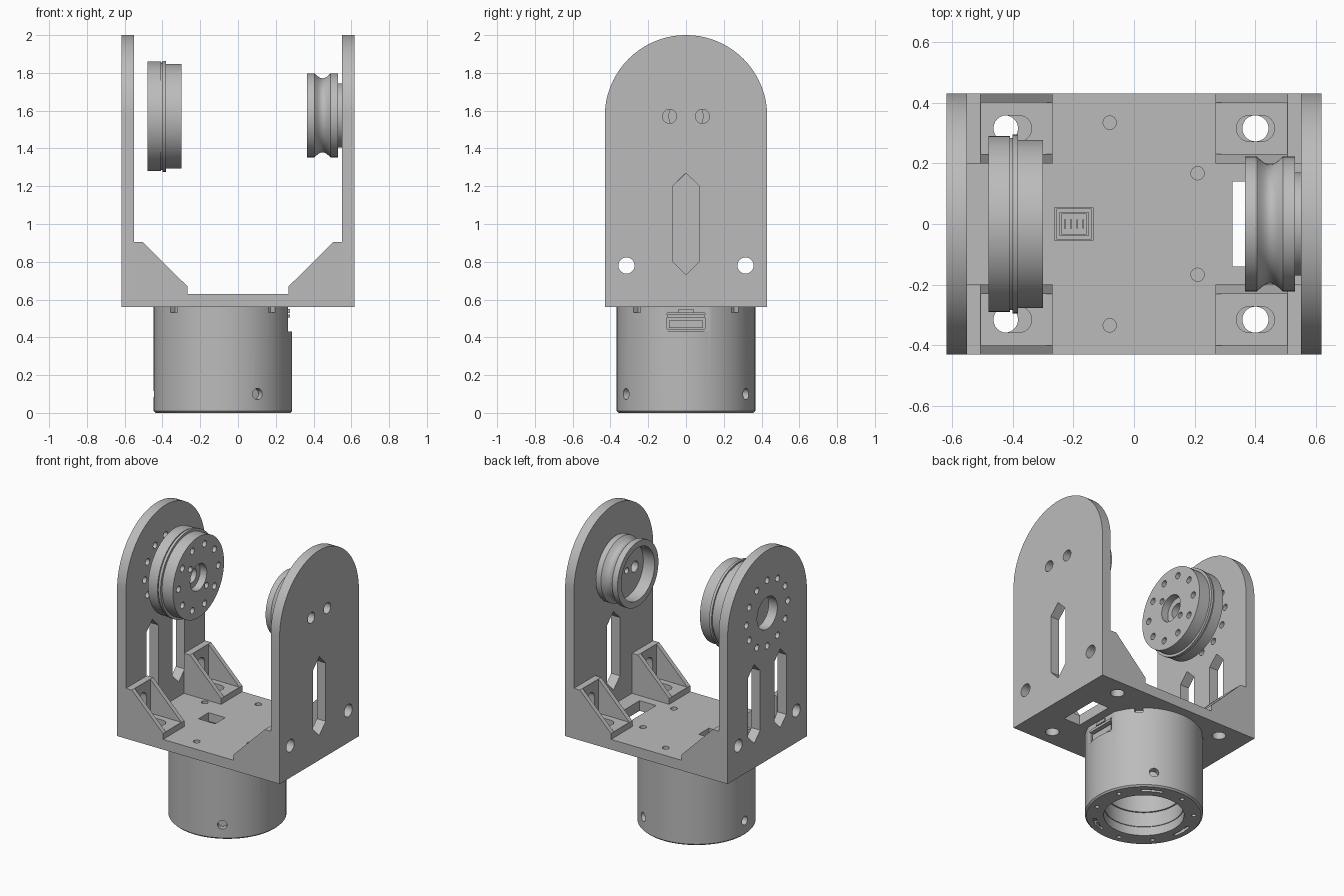
import bpy, bmesh
from math import sin, cos, pi, radians
from mathutils import Vector

if "Cube" in bpy.data.objects:
    bpy.data.objects.remove(bpy.data.objects["Cube"])

grey = bpy.data.materials.new("plain_grey")
grey.use_nodes = True
grey.diffuse_color = (0.5, 0.5, 0.5, 1)
grey.node_tree.nodes["Principled BSDF"].inputs["Base Color"].default_value = (0.5, 0.5, 0.5, 1)

PLACE = {"x": lambda u, v, h: (h, u, v),
         "y": lambda u, v, h: (u, h, v),
         "z": lambda u, v, h: (u, v, h)}


# 2D outlines
def circle(u, v, r, n=28):
    return [(u + r * cos(2 * pi * i / n), v + r * sin(2 * pi * i / n)) for i in range(n)]


def rect(u0, v0, u1, v1):
    return [(u0, v0), (u1, v0), (u1, v1), (u0, v1)]


def stadium(u, v, r, du, dv, n=12):
    """Round-ended slot stretched by du or dv either side of its centre."""
    start = -pi / 2 if du else 0
    pts = []
    for side, s in ((1, start), (-1, start + pi)):
        pts += [(u + side * du + r * cos(s + pi * i / n),
                 v + side * dv + r * sin(s + pi * i / n)) for i in range(n + 1)]
    return pts


def pointed_slot(u, w=0.07, z0=0.73, z1=1.27):
    return [(u, z0), (u + w, z0 + w), (u + w, z1 - w), (u, z1), (u - w, z1 - w), (u - w, z0 + w)]


def arc_slot(u, v, r, half_width, mid, half_angle, n=10):
    angles = [mid - half_angle + 2 * half_angle * i / n for i in range(n + 1)]
    outer = [(u + (r + half_width) * cos(a), v + (r + half_width) * sin(a)) for a in angles]
    inner = [(u + (r - half_width) * cos(a), v + (r - half_width) * sin(a)) for a in angles]
    return outer + inner[::-1]


def ring(u, v, r, count, size, phase=0.0):
    return [circle(u + r * cos(phase + 2 * pi * i / count),
                   v + r * sin(phase + 2 * pi * i / count), size, 16) for i in range(count)]


# solids, added to a bmesh
def prism(bm, outline, axis, h0, h1):
    low = [bm.verts.new(PLACE[axis](u, v, h0)) for u, v in outline]
    high = [bm.verts.new(PLACE[axis](u, v, h1)) for u, v in outline]
    faces = [bm.faces.new(low), bm.faces.new(high)]
    for i in range(len(low)):
        j = (i + 1) % len(low)
        faces.append(bm.faces.new((low[i], low[j], high[j], high[i])))
    bmesh.ops.recalc_face_normals(bm, faces=faces)


def lathe(bm, profile, axis, cu, cv, n=96):
    """Revolve a closed (radius, height) loop about an axis line."""
    rows = [[bm.verts.new(PLACE[axis](cu + r * cos(2 * pi * i / n), cv + r * sin(2 * pi * i / n), h))
             for i in range(n)] for r, h in profile]
    faces = []
    for k in range(len(rows)):
        a, b = rows[k], rows[(k + 1) % len(rows)]
        for i in range(n):
            j = (i + 1) % n
            faces.append(bm.faces.new((a[i], a[j], b[j], b[i])))
    bmesh.ops.recalc_face_normals(bm, faces=faces)


def to_object(name, bm):
    mesh = bpy.data.meshes.new(name)
    bm.to_mesh(mesh)
    bm.free()
    obj = bpy.data.objects.new(name, mesh)
    bpy.context.scene.collection.objects.link(obj)
    return obj


def part(name, body, cuts=None):
    """Finish a part: cut its holes, shade it and colour it."""
    obj = to_object(name, body)
    if cuts:
        cutter = to_object(name + "_cutter", cuts)
        cutter.hide_render = True
        mod = obj.modifiers.new("holes", "BOOLEAN")
        mod.operation, mod.solver, mod.use_self = "DIFFERENCE", "EXACT", True
        mod.object = cutter
        bpy.context.view_layer.update()
        evaluated = obj.evaluated_get(bpy.context.evaluated_depsgraph_get())
        cut_mesh = bpy.data.meshes.new_from_object(evaluated)
        obj.modifiers.clear()
        obj.data = cut_mesh
        bpy.data.objects.remove(cutter)
    obj.data.materials.clear()
    obj.data.materials.append(grey)
    bpy.ops.object.select_all(action="DESELECT")
    obj.select_set(True)
    bpy.context.view_layer.objects.active = obj
    bpy.ops.object.shade_smooth_by_angle(angle=radians(30))
    return obj


AXLE = 1.57      # height of the tilt axis
CX = -0.08       # centre of the round housing
SIX = [radians(30 + 60 * i) for i in range(6)]

# side plates with rounded tops
tombstone = [(-0.43, 0.56), (0.43, 0.56)] + [
    (0.43 * cos(pi * i / 48), AXLE + 0.43 * sin(pi * i / 48)) for i in range(49)]
bolt_holes = [circle(s * 0.315, 0.78, 0.043) for s in (-1, 1)]
left_cuts = bolt_holes + [pointed_slot(0)] + [circle(s * 0.087, AXLE, 0.037) for s in (-1, 1)]
right_cuts = (bolt_holes + [pointed_slot(s * 0.142, 0.065) for s in (-1, 1)]
              + [circle(0, AXLE, 0.11)] + ring(0, AXLE, 0.225, 12, 0.022))
for name, side, outlines in (("left_plate", 1, left_cuts), ("right_plate", -1, right_cuts)):
    body, cuts = bmesh.new(), bmesh.new()
    prism(body, tombstone, "x", side * 0.55, side * 0.617)
    for outline in outlines:
        prism(cuts, outline, "x", side * 0.5, side * 0.7)
    part(name, body, cuts)

# base plate
body, cuts = bmesh.new(), bmesh.new()
prism(body, rect(-0.55, -0.43, 0.55, 0.43), "z", 0.56, 0.63)
holes = [circle(x, s * 0.315, 0.043) for x in (-0.425, 0.4) for s in (-1, 1)]
holes += [circle(CX + 0.334 * cos(a), 0.334 * sin(a), 0.022, 16) for a in SIX]
holes += [rect(0.325, -0.14, 0.45, 0.14), rect(-0.262, -0.055, -0.135, 0.055)]
for outline in holes:
    prism(cuts, outline, "z", 0.5, 0.7)
part("base_plate", body, cuts)

# four corner brackets
for sx, x_name in ((1, "left"), (-1, "right")):
    for sy, y_name in ((1, "back"), (-1, "front")):
        body, cuts = bmesh.new(), bmesh.new()
        wedge = [(0.55, 0.63), (0.55, 0.905), (0.505, 0.905), (0.268, 0.67), (0.268, 0.63)]
        prism(body, [(sx * x, z) for x, z in wedge], "y", sy * 0.2, sy * 0.43)
        prism(cuts, rect(sx * 0.504, 0.671, sx * 0.2, 1), "y", sy * 0.23, sy * 0.4)
        prism(cuts, stadium(sx * 0.4, sy * 0.315, 0.043, 0.02, 0), "z", 0.6, 0.69)
        prism(cuts, stadium(sy * 0.315, 0.78, 0.043, 0, 0.02), "x", sx * 0.49, sx * 0.6)
        part(f"{x_name}_{y_name}_bracket", body, cuts)

# round housing, hollow from below
body, cuts = bmesh.new(), bmesh.new()
lathe(body, [(0.25, 0), (0.357, 0), (0.367, 0.01), (0.367, 0.56), (0.02, 0.56), (0.02, 0.33),
             (0.235, 0.33), (0.235, 0.16), (0.245, 0.16), (0.245, 0.06), (0.25, 0.06)], "z", CX, 0)
for outline in ring(CX, 0, 0.31, 9, 0.014, radians(20)):
    prism(cuts, outline, "z", -0.1, 0.03)
for k in range(3):
    a = radians(60 + 120 * k)
    prism(cuts, arc_slot(CX, 0, 0.31, 0.011, a, radians(13)), "z", -0.1, 0.02)
    # blind screw holes in the wall
    hole = bmesh.ops.create_cone(cuts, cap_ends=True, segments=24, radius1=0.03, radius2=0.03, depth=0.1)
    spot = Vector((CX + 0.375 * cos(a), 0.375 * sin(a), 0.1))
    turn = Vector((cos(a), sin(a), 0)).to_track_quat("Z", "Y")
    for v in hole["verts"]:
        v.co = turn @ v.co + spot
# small notches under the rim
for k in range(4):
    prism(cuts, arc_slot(CX, 0, 0.36, 0.025, radians(45 + 90 * k), radians(4)), "z", 0.532, 0.6)
# side port and top socket
prism(cuts, rect(-0.125, 0.432, 0.125, 0.6), "x", 0.266, 0.4)
prism(cuts, rect(-0.1, 0.445, 0.1, 0.53), "x", 0.2, 0.3)
prism(cuts, rect(-0.255, -0.05, -0.14, 0.05), "z", 0.5, 0.6)
part("round_housing", body, cuts)

# side port connector
body = bmesh.new()
prism(body, rect(-0.09, 0.45, 0.09, 0.49), "x", 0.21, 0.262)
prism(body, rect(-0.1, 0.505, 0.1, 0.522), "x", 0.21, 0.276)
prism(body, rect(-0.04, 0.53, 0.04, 0.55), "x", 0.264, 0.274)
part("side_port", body)

# top socket shell and its pins
body, cuts = bmesh.new(), bmesh.new()
prism(body, rect(-0.245, -0.04, -0.15, 0.04), "z", 0.5, 0.58)
prism(cuts, rect(-0.238, -0.033, -0.157, 0.033), "z", 0.515, 0.65)
part("top_socket", body, cuts)
body = bmesh.new()
for k in range(4):
    x = -0.227 + 0.02 * k
    prism(body, rect(x - 0.003, -0.015, x + 0.003, 0.015), "z", 0.515, 0.56)
part("socket_pins", body)

# tilt motor disc
body, cuts = bmesh.new(), bmesh.new()
lathe(body, [(0.05, -0.48), (0.29, -0.48), (0.29, -0.408), (0.284, -0.408), (0.284, -0.4),
             (0.294, -0.4), (0.294, -0.382), (0.277, -0.382), (0.277, -0.3), (0.09, -0.3),
             (0.09, -0.35), (0.05, -0.35)], "x", 0, AXLE)
for outline in ring(0, AXLE, 0.215, 10, 0.022) + ring(0, AXLE, 0.125, 2, 0.02, radians(135)):
    prism(cuts, outline, "x", -0.36, -0.2)
part("motor_disc", body, cuts)

# grooved idler wheel with a dished face
body, cuts = bmesh.new(), bmesh.new()
groove = [(0.222 - 0.026 * sin(pi * i / 12), 0.405 + 0.085 * i / 12) for i in range(13)]
lathe(body, [(0.02, 0.45), (0.18, 0.45), (0.18, 0.365), (0.222, 0.365)] + groove
      + [(0.222, 0.53), (0.17, 0.53), (0.17, 0.55), (0.02, 0.55)], "x", 0, AXLE + 0.005)
for s in (-1, 1):
    prism(cuts, circle(s * 0.087, AXLE, 0.037), "x", 0.4, 0.6)
part("idler_wheel", body, cuts)
